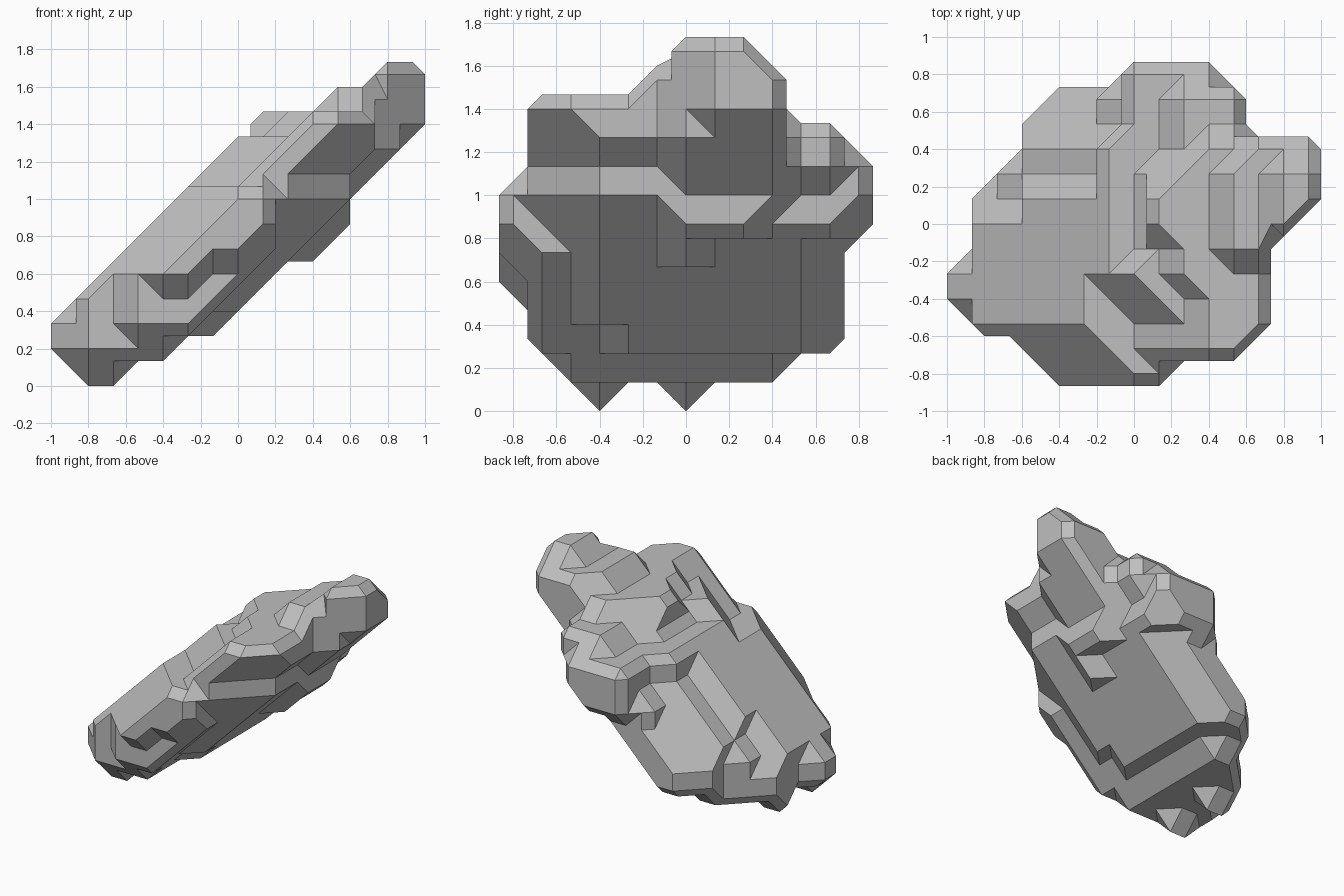
import bpy
import bmesh
from itertools import product
from mathutils.geometry import normal

if "Cube" in bpy.data.objects:
    bpy.data.objects.remove(bpy.data.objects["Cube"])

STEP = 2 / 15

# Outline of the tilted slab: first and last lattice column of each row, front to back
FIRST = (-3, -4, -6, -7, -7, -6, -6, -6, -5, -4, -4, -3, 0)
LAST = (1, 4, 5, 5, 5, 5, 6, 7, 7, 7, 4, 4, 3)


def within(v, lo, hi):
    return lo <= v <= hi


def top_of(i, j):
    """Highest solid layer of a column."""
    if j >= 4 and i >= -1:                      # back shoulder
        return min(i + 8, 9 if i > 1 else 8, 14 - j) if i >= 0 else 6
    if within(j, -1, 3) and i >= 4:             # peak
        if j == 3:
            return min(i + 6, 11)
        return 12 if i >= 6 and j >= 0 else 11
    if j >= -1 and i >= -1:                     # low strip and raised plateau
        return min(10, 10 + i - j, 9 + i + j) if i >= 1 and i - j > -2 else 8
    if j == -2 and i >= -1:                     # terraces stepping down to the pit
        return min(i + 9, 9 if i < 2 else 10)
    if j == -3 and i >= -1:
        return min(max(i + 8, 7), 9 if i < 3 else 10)
    top = min(i + 9, i + 13 + j, i + 11 - j)    # slope with bevelled sides
    if j in (-5, -4):                           # front pit and the rise beside it
        top = min(top, max(i, 0) + 7, 10)
    if j == -6:
        top = min(top, 7)
    if j == 2 and i >= -4:                      # shallow dip
        top = min(top, i + 8)
    if j in (1, 2) and i <= -5:                 # low back corner
        top -= 1
    return top


def bottom_of(i, j):
    """Lowest solid layer of a column."""
    if j == -6:                                 # front lip
        return 4 + (i + 3) // 2
    if j == 6:                                  # back lip
        return 7 if i == 3 else 6
    low = i + (3 if within(j, -3, 4) else 4)
    if j == -5 and i > 1:                       # overhang under the front ridge
        low = i + 5
    if i == 5 and j < 0:
        low = 9
    if j == -3 and within(i, -2, -1):           # small nick in the underside
        low = i + 4
    if i == 4 and within(j, 0, 2):              # step under the high edge
        low = 6
    if i == 4 and j == 4:
        low = 8
    if i == 3 and j == 5:
        low = 6
    if i == 3 and j == 0:                       # knob on that step
        low = 5
    floor = 1 if within(j, -4, 3) and i <= -3 else 2
    if j in (-3, 0) and i in (-6, -5):          # two feet
        floor = 0
    return max(low, floor)


def solid(p):
    i, j, k = p
    if not within(j, -6, 6) or not within(i, FIRST[j + 6], LAST[j + 6]):
        return False
    if i - j > max(7, k - 1):                   # undercut front corner
        return False
    return bottom_of(i, j) <= k <= top_of(i, j)


filled = {p for p in product(range(-9, 10), range(-8, 9), range(-2, 16)) if solid(p)}

bm = bmesh.new()
verts = {}


def midpoint(a, b):
    key = tuple(u + v for u, v in zip(a, b))
    if key not in verts:
        x, y, z = (c * STEP / 2 for c in key)
        verts[key] = bm.verts.new((x, y, z + STEP / 2))
    return verts[key]


def cell_sides(cell):
    """The six squares of a lattice cell, each wound the same way seen from outside."""
    for axis, side in product(range(3), (0, 1)):
        u, v = (axis + 1) % 3, (axis + 2) % 3
        ring = []
        for du, dv in ((0, 0), (1, 0), (1, 1), (0, 1)):
            p = list(cell)
            p[axis] += side
            p[u] += du
            p[v] += dv
            ring.append(tuple(p))
        yield ring if side else ring[::-1]


def directions(fan):
    """Number of different facings among the triangles of a fan."""
    facings = (normal([v.co for v in tri]) for tri in fan)
    return len({tuple(round(c, 2) for c in n) for n in facings})


def add_fan(loop):
    """Fill a loop with the flattest fan of triangles."""
    fans = []
    for r in range(len(loop)):
        apex, *rest = loop[r:] + loop[:r]
        fans.append([(apex, a, b) for a, b in zip(rest, rest[1:])])
    for tri in min(fans, key=directions):
        bm.faces.new(tri)


# Bevelled skin: link the edge midpoints around the solid corners of each cell
for cell in product(range(-9, 9), range(-8, 8), range(-2, 15)):
    corners = [tuple(c + d for c, d in zip(cell, o)) for o in product((0, 1), repeat=3)]
    if sum(c in filled for c in corners) in (0, 8):
        continue
    link = {}
    for ring in cell_sides(cell):
        for n in range(4):
            if ring[n] not in filled and ring[(n + 1) % 4] in filled:
                m = (n + 1) % 4
                while ring[(m + 1) % 4] in filled:
                    m = (m + 1) % 4
                start = midpoint(ring[n], ring[(n + 1) % 4])
                link[start] = midpoint(ring[m], ring[(m + 1) % 4])
    while link:
        first, following = link.popitem()
        loop = [first]
        while following != first:
            loop.append(following)
            following = link.pop(following)
        add_fan(loop)

bmesh.ops.recalc_face_normals(bm, faces=bm.faces[:])
bmesh.ops.dissolve_limit(bm, angle_limit=0.02, verts=bm.verts[:], edges=bm.edges[:])

mesh = bpy.data.meshes.new("rock_slab")
bm.to_mesh(mesh)
bm.free()

# Plain grey stone
stone = bpy.data.materials.new("stone_grey")
stone.use_nodes = True
grey = (0.52, 0.52, 0.52, 1)
stone.diffuse_color = grey
stone.node_tree.nodes["Principled BSDF"].inputs["Base Color"].default_value = grey
mesh.materials.append(stone)

rock = bpy.data.objects.new("rock_slab", mesh)
bpy.context.collection.objects.link(rock)
